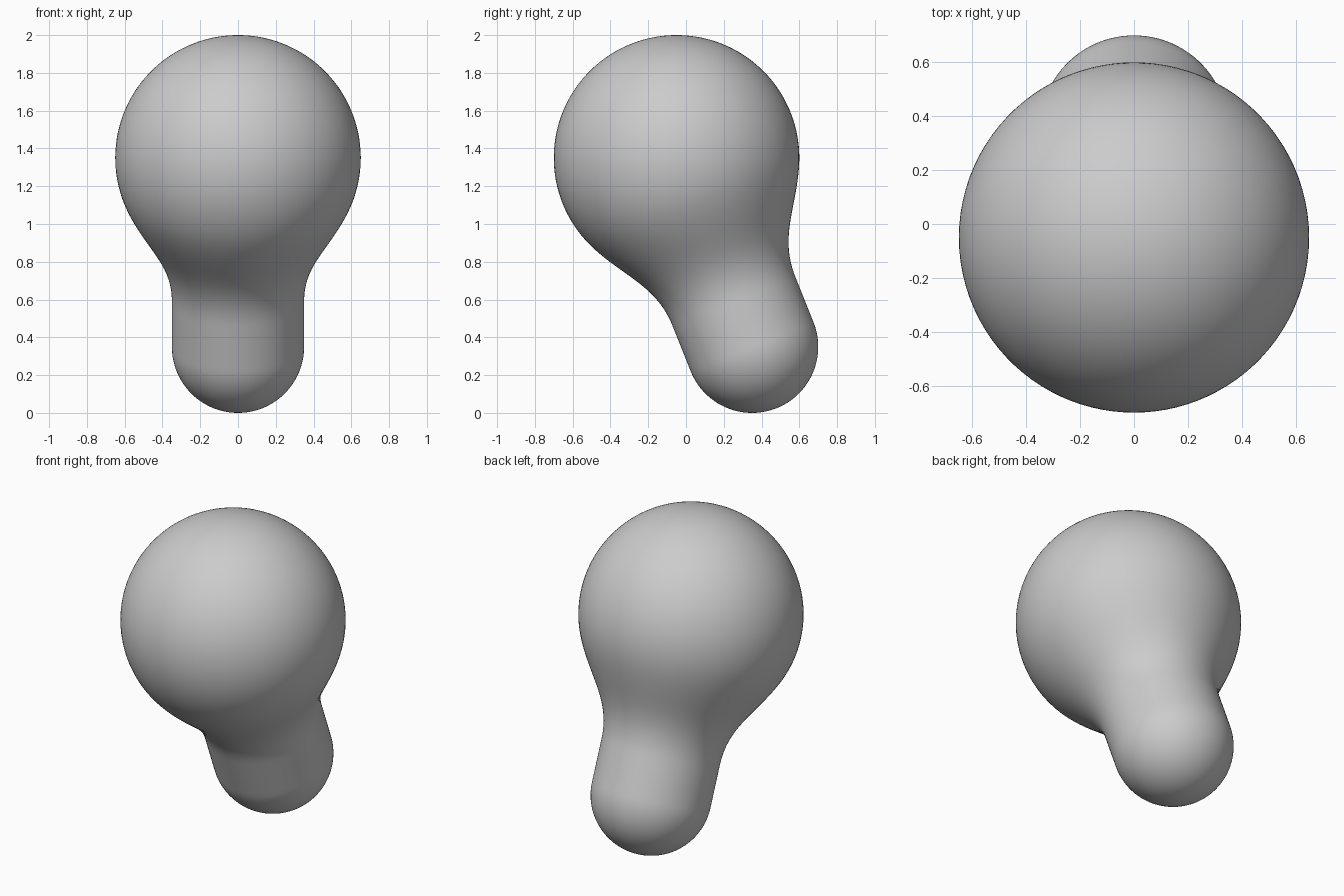
import bpy, bmesh, math
from mathutils import Vector

if "Cube" in bpy.data.objects:
    bpy.data.objects.remove(bpy.data.objects["Cube"])

FOOT, FOOT_R = Vector((0, 0.35, 0.35)), 0.35
HEAD, HEAD_R = Vector((0, -0.05, 1.35)), 0.65
BLEND = 0.24
L = (HEAD - FOOT).length


def distance(t, r):
    # rounded neck and ball, joined with a smooth blend
    a = math.hypot(t - min(max(t, 0), L), r) - FOOT_R
    b = math.hypot(t - L, r) - HEAD_R
    h = max(BLEND - abs(a - b), 0)
    return min(a, b) - h * h / (4 * BLEND)


def radius(t):
    lo, hi = 0.0, 1.0
    for _ in range(40):
        mid = (lo + hi) / 2
        if distance(t, mid) < 0:
            lo = mid
        else:
            hi = mid
    return lo


# profile along the leaning axis, closely spaced at both poles
N = 120
t0, t1 = -FOOT_R, L + HEAD_R
profile = []
for i in range(N + 1):
    t = t0 + (t1 - t0) * (1 - math.cos(math.pi * i / N)) / 2
    profile.append((t, 0.0 if i in (0, N) else radius(t)))

# revolve the profile around the foot-to-head axis
axis = (HEAD - FOOT).normalized()
side = Vector((1, 0, 0))
bm = bmesh.new()
verts = [bm.verts.new(FOOT + axis * t + side * r) for t, r in profile]
edges = [bm.edges.new(p) for p in zip(verts, verts[1:])]
bmesh.ops.spin(bm, geom=verts + edges, cent=FOOT, axis=axis,
               angle=math.tau, steps=96, use_merge=True)
bmesh.ops.remove_doubles(bm, verts=bm.verts, dist=1e-5)
bmesh.ops.recalc_face_normals(bm, faces=bm.faces)
for f in bm.faces:
    f.smooth = True

mesh = bpy.data.meshes.new("blended_bulb")
bm.to_mesh(mesh)
bm.free()
bpy.context.collection.objects.link(bpy.data.objects.new("blended_bulb", mesh))
